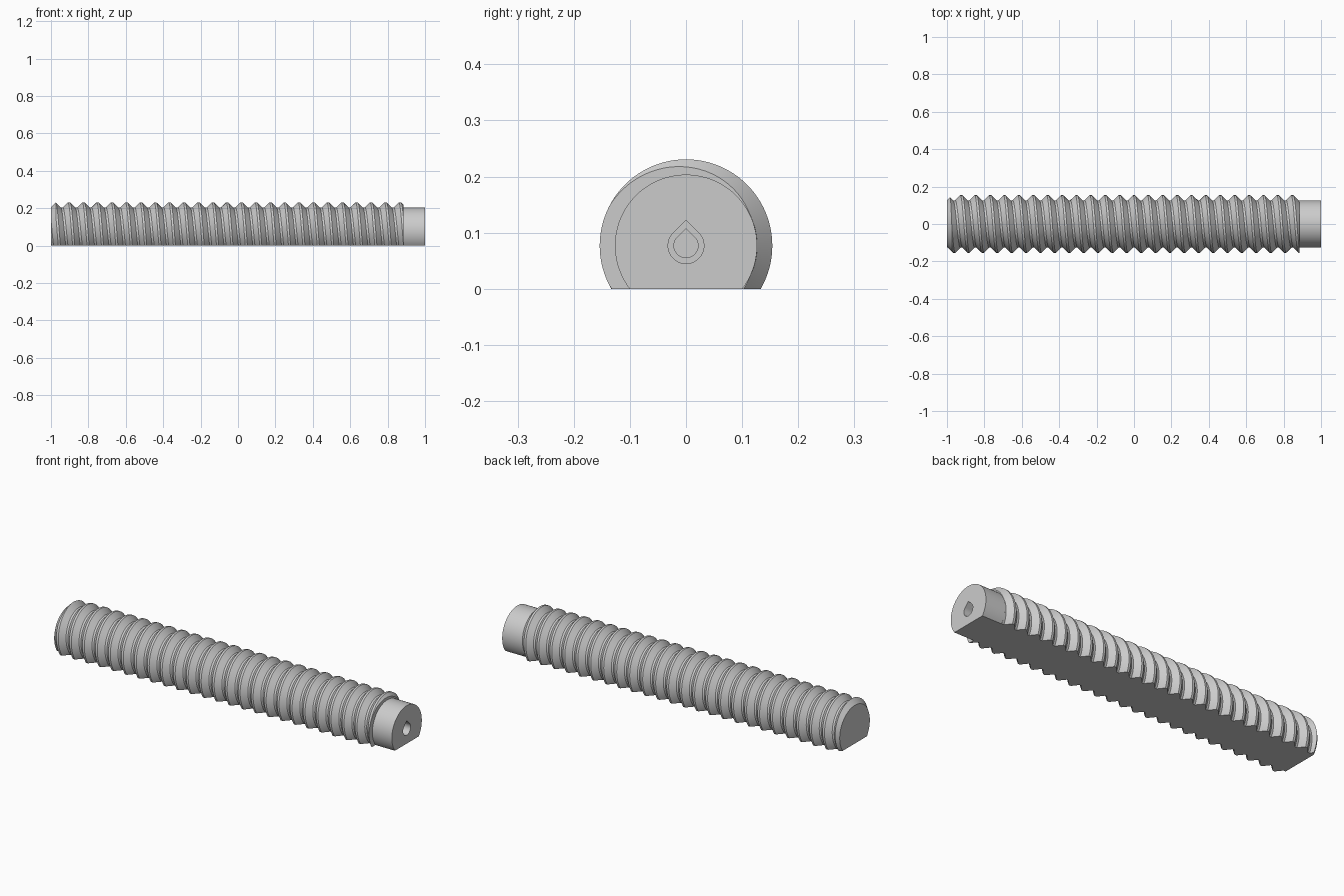
import bpy, bmesh, math
from math import pi, sin, cos

cube = bpy.data.objects.get("Cube")
if cube:
    bpy.data.objects.remove(cube, do_unlink=True)

MM = 2 / 52                      # the rod is 52 mm long
PITCH, AXIS = 2 * MM, 2 * MM     # thread pitch, height of the axis
CREST, ROOT = 4 * MM, 3.3 * MM
THREAD_END = 1 - 3 * MM
SIDES = 96

steel = bpy.data.materials.new("grey steel")
steel.use_nodes = True
grey = (0.6, 0.6, 0.6, 1)
steel.diffuse_color = grey
steel.node_tree.nodes["Principled BSDF"].inputs["Base Color"].default_value = grey


def finish(name, bm):
    """Turn a closed bmesh into an object with outward normals."""
    bmesh.ops.recalc_face_normals(bm, faces=bm.faces)
    if bm.calc_volume(signed=True) < 0:
        bmesh.ops.reverse_faces(bm, faces=bm.faces)
    mesh = bpy.data.meshes.new(name)
    bm.to_mesh(mesh)
    bm.free()
    mesh.materials.append(steel)
    obj = bpy.data.objects.new(name, mesh)
    bpy.context.collection.objects.link(obj)
    return obj


def loft(name, sections):
    """Closed solid through sections of (x, [(y, z), ...]), relative to the axis."""
    bm = bmesh.new()
    rings = [[bm.verts.new((x, y, z + AXIS)) for y, z in pts] for x, pts in sections]
    n = len(rings[0])
    for a, b in zip(rings, rings[1:]):
        for i in range(n):
            bm.faces.new((a[i], a[(i + 1) % n], b[(i + 1) % n], b[i]))
    bm.faces.new(rings[0])
    bm.faces.new(rings[-1])
    return finish(name, bm)


def circle(r):
    return [(r * cos(2 * pi * i / SIDES), r * sin(2 * pi * i / SIDES)) for i in range(SIDES)]


def teardrop(r):
    arc = [pi * (0.75 + 1.5 * i / 32) for i in range(33)]
    return [(r * cos(a), r * sin(a)) for a in arc] + [(0, r * math.sqrt(2))]


def apply_boolean(obj, cutter, operation):
    mod = obj.modifiers.new(operation.lower(), "BOOLEAN")
    mod.operation, mod.object, mod.solver = operation, cutter, "EXACT"
    bpy.context.view_layer.objects.active = obj
    bpy.ops.object.modifier_apply(modifier=mod.name)
    bpy.data.objects.remove(cutter, do_unlink=True)


def helical_thread():
    """Trapezoidal right-hand thread, cut square and capped at both ends."""
    bm = bmesh.new()
    half = 0.15 * MM
    flank = CREST - ROOT
    profile = [(-half - flank, ROOT), (-half, CREST), (half, CREST), (half + flank, ROOT)]
    columns = []
    for i in range(SIDES):
        a = 2 * pi * i / SIDES
        col = []
        for turn in range(-27, 3):
            crest_x = THREAD_END + PITCH * (turn + (a - pi) / (2 * pi))
            col += [bm.verts.new((crest_x + dx, r * cos(a), r * sin(a) + AXIS)) for dx, r in profile]
        columns.append(col)
    for i in range(SIDES):
        a = columns[i]
        b = columns[i + 1] if i + 1 < SIDES else columns[0][4:]   # wrap one turn on
        for j in range(min(len(a), len(b)) - 1):
            bm.faces.new((a[j], a[j + 1], b[j + 1], b[j]))
    for x, side in ((-1, -1), (THREAD_END, 1)):
        bmesh.ops.bisect_plane(bm, geom=bm.verts[:] + bm.edges[:] + bm.faces[:], dist=1e-6,
                               plane_co=(x, 0, 0), plane_no=(side, 0, 0), clear_outer=True)
        rim = [e for e in bm.edges if e.is_boundary and all(abs(v.co.x - x) < 1e-4 for v in e.verts)]
        bmesh.ops.edgeloop_fill(bm, edges=rim)
    return finish("threaded_rod", bm)


# Thread with a chamfered lead-in
rod = helical_thread()
start, grow = ROOT - 0.049, 0.12
envelope = loft("envelope", [(-1.05, circle(start)), (-1.05 + grow, circle(start + grow)),
                             (1.1, circle(start + grow))])
apply_boolean(rod, envelope, "INTERSECT")

# Plain shank
shank = loft("shank", [(THREAD_END - 0.1, circle(ROOT - 0.0003)), (1, circle(ROOT - 0.0003))])
apply_boolean(rod, shank, "UNION")

# Flat underside
slab = [(-0.4, -0.4), (0.4, -0.4), (0.4, -AXIS), (-0.4, -AXIS)]
apply_boolean(rod, loft("flat_cutter", [(-1.2, slab), (1.2, slab)]), "DIFFERENCE")

# Stepped teardrop socket in the shank end
for radius, depth in ((0.032, 0.05), (0.0215, 0.2)):
    hole = teardrop(radius)
    apply_boolean(rod, loft("socket_cutter", [(1 - depth, hole), (1.1, hole)]), "DIFFERENCE")

bpy.ops.object.select_all(action="DESELECT")
rod.select_set(True)
bpy.context.view_layer.objects.active = rod
bpy.ops.object.shade_smooth_by_angle(angle=math.radians(25))
